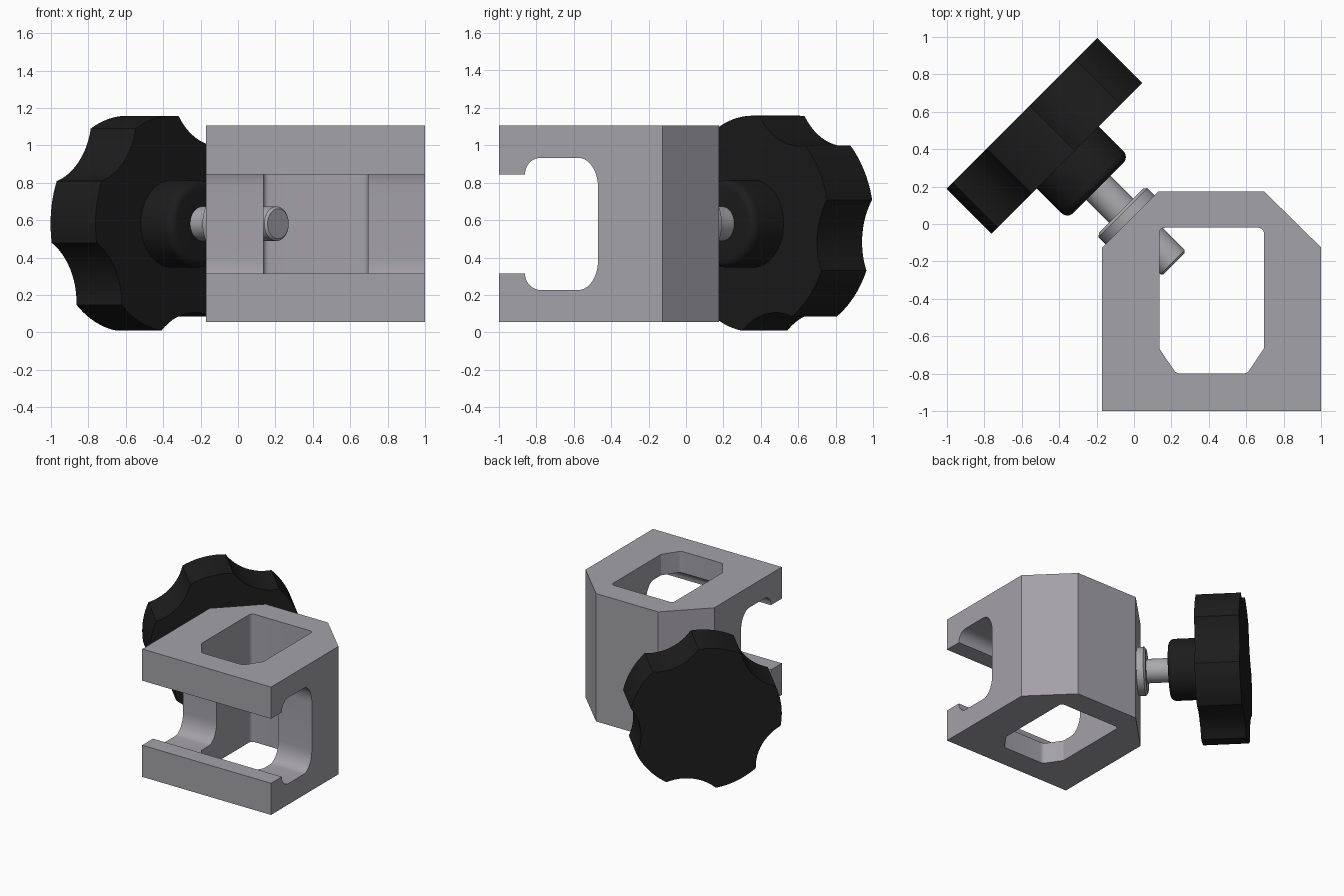
import bpy, bmesh, math
from mathutils import Matrix, Vector

if "Cube" in bpy.data.objects:
    bpy.data.objects.remove(bpy.data.objects["Cube"])


def material(name, rgb):
    m = bpy.data.materials.new(name)
    m.diffuse_color = (*rgb, 1)
    m.use_nodes = True
    m.node_tree.nodes["Principled BSDF"].inputs["Base Color"].default_value = m.diffuse_color
    return m


GREY = material("grey metal", (0.37, 0.36, 0.39))
STEEL = material("bright steel", (0.40, 0.40, 0.42))
BLACK = material("black plastic", (0.012, 0.012, 0.012))


def finish(bm, name, mat, frame):
    bmesh.ops.recalc_face_normals(bm, faces=bm.faces)
    bm.transform(frame)
    me = bpy.data.meshes.new(name)
    bm.to_mesh(me)
    bm.free()
    ob = bpy.data.objects.new(name, me)
    bpy.context.collection.objects.link(ob)
    me.materials.append(mat)
    return ob


def prism(name, pts, lo, hi, mat, frame=Matrix()):
    """Extrude a closed 2D outline along local z."""
    bm = bmesh.new()
    face = bm.faces.new([bm.verts.new((x, y, lo)) for x, y in pts])
    new = bmesh.ops.extrude_face_region(bm, geom=[face])["geom"]
    verts = [v for v in new if isinstance(v, bmesh.types.BMVert)]
    bmesh.ops.translate(bm, vec=(0, 0, hi - lo), verts=verts)
    return finish(bm, name, mat, frame)


def lathe(name, profile, mat, frame, n=64):
    """Revolve (radius, height) points around local z."""
    bm = bmesh.new()
    rings = [[bm.verts.new((r * math.cos(2 * math.pi * i / n),
                            r * math.sin(2 * math.pi * i / n), z))
              for i in range(n)] for r, z in profile]
    for a, b in zip(rings, rings[1:]):
        for i in range(n):
            j = (i + 1) % n
            bm.faces.new((a[i], a[j], b[j], b[i]))
    bm.faces.new(rings[0])
    bm.faces.new(rings[-1])
    return finish(bm, name, mat, frame)


def arc(cx, cy, rx, ry, a0, a1, n=10):
    return [(cx + rx * math.cos(math.radians(a0 + (a1 - a0) * i / n)),
             cy + ry * math.sin(math.radians(a0 + (a1 - a0) * i / n)))
            for i in range(n + 1)]


def smooth(ob):
    bpy.ops.object.select_all(action='DESELECT')
    bpy.context.view_layer.objects.active = ob
    ob.select_set(True)
    bpy.ops.object.shade_smooth_by_angle(angle=math.radians(30))


# Clamp body: chamfered block
body = prism("clamp_body", [(-0.17, -1), (1, -1), (1, -0.125), (0.695, 0.175),
                            (0.13, 0.175), (-0.17, -0.125)], 0.055, 1.105, GREY)

# Vertical window with tapered front corners and small rear fillets
window = [(0.135, -0.665)] + arc(0.25, -0.77, 0.04, 0.03, 215, 270, 4) \
    + arc(0.58, -0.77, 0.04, 0.03, 270, 325, 4) + [(0.695, -0.665)] \
    + arc(0.665, -0.05, 0.03, 0.03, 0, 90, 5) + arc(0.165, -0.05, 0.03, 0.03, 90, 180, 5)
cut_window = prism("window_cutter", window, -0.2, 1.4, GREY)

# Side-to-side slot with a narrow mouth, mirrored about mid height
MID = 0.58
upper = [(-1.2, 0.845), (-0.86, 0.845)] + arc(-0.775, 0.845, 0.085, 0.088, 180, 90)[1:] \
    + arc(-0.575, 0.775, 0.105, 0.158, 90, 0)
slot = upper + [(y, 2 * MID - z) for y, z in reversed(upper)]
along_x = Matrix(((0, 0, 1, 0), (1, 0, 0, 0), (0, 1, 0, 0), (0, 0, 0, 1)))
cut_slot = prism("slot_cutter", slot, -0.5, 1.4, GREY, along_x)

bpy.context.view_layer.objects.active = body
for cutter in (cut_window, cut_slot):
    cutter.hide_render = True
    mod = body.modifiers.new("cut", 'BOOLEAN')
    mod.operation, mod.solver, mod.object = 'DIFFERENCE', 'EXACT', cutter
    bpy.ops.object.modifier_apply(modifier=mod.name)
    bpy.data.objects.remove(cutter)
smooth(body)

# Diagonal screw frame: x across, y up, -z outwards toward the knob
s = math.sqrt(0.5)
frame = Matrix(((s, 0, s, 0.001), (s, 0, -s, 0.001), (0, 1, 0, 0.581), (0, 0, 0, 1)))

# Screw and collar
smooth(lathe("screw", [(0.092, -0.35), (0.092, 0.29), (0.08, 0.302)], STEEL, frame))
smooth(lathe("screw_collar", [(0.165, -0.1)] + [(0.185, -0.085), (0.185, -0.02)],
             STEEL, frame))

# Knob hub with rounded end
hub = [(0.234, -0.52)] + arc(0.19, -0.315, 0.044, 0.044, 0, 90, 6)
smooth(lathe("knob_hub", hub, BLACK, frame))

# Knob grip: disc with five concave scallops
R, HALF, DEPTH = 0.577, 19.3, 0.492
chord = R * math.sin(math.radians(HALF))
sag = R * math.cos(math.radians(HALF)) - DEPTH
rad = (chord ** 2 + sag ** 2) / (2 * sag)
open_deg = math.degrees(math.asin(chord / rad))
grip = []
for k in range(5):
    mid = 65.5 + 72 * k
    c = math.radians(mid)
    d = DEPTH + rad
    grip += arc(d * math.cos(c), d * math.sin(c), rad, rad,
                mid + 180 + open_deg, mid + 180 - open_deg, 12)
    grip += arc(0, 0, R, R, mid + HALF, mid + 72 - HALF, 10)[1:-1]
smooth(prism("knob_grip", grip, -0.842, -0.502, BLACK, frame))
